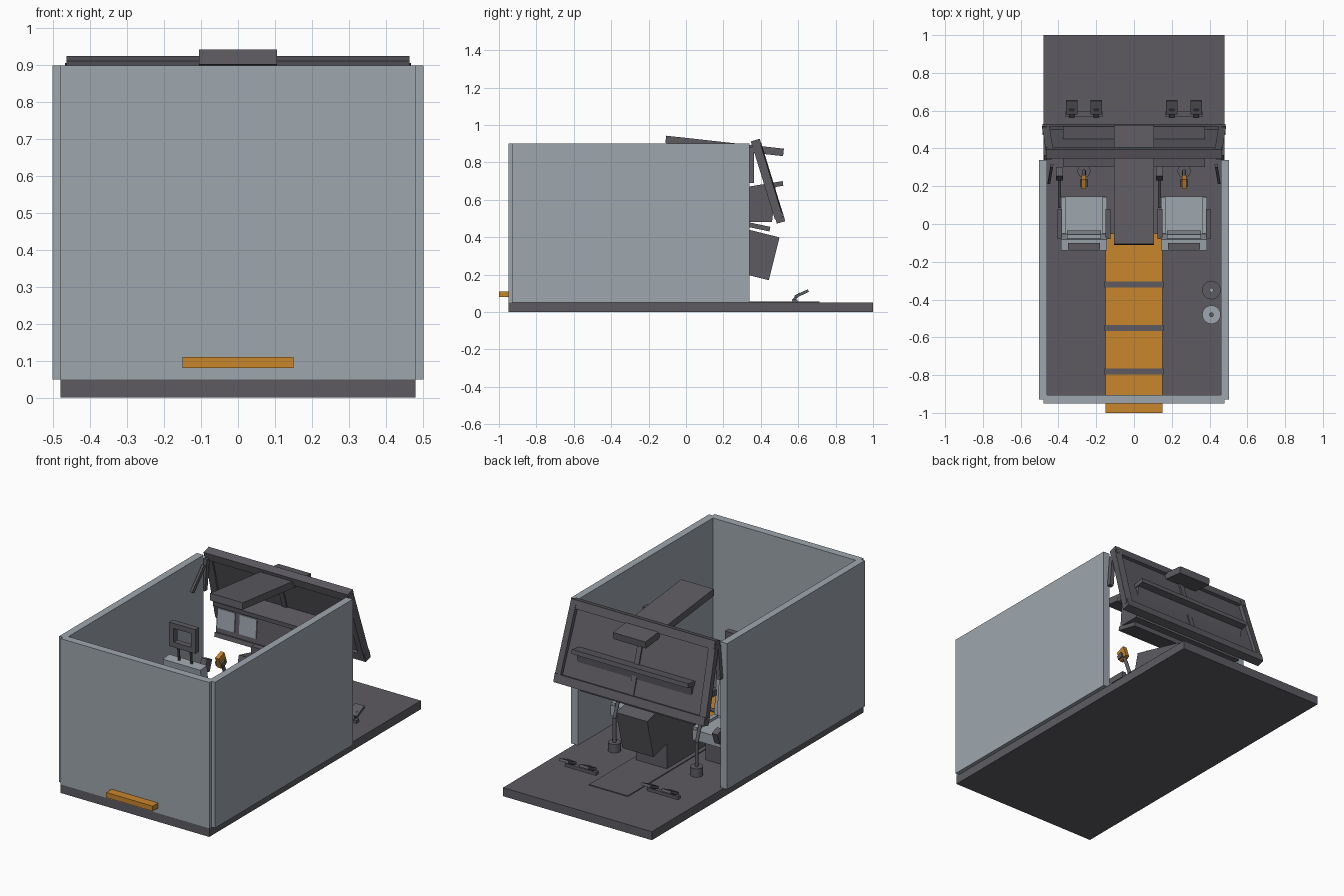
import bpy
from math import radians
from mathutils import Vector

cube = bpy.data.objects.get("Cube")
if cube:
    bpy.data.objects.remove(cube, do_unlink=True)


def material(name, rgb):
    m = bpy.data.materials.new(name)
    m.use_nodes = True
    m.diffuse_color = (*rgb, 1)
    m.node_tree.nodes["Principled BSDF"].inputs["Base Color"].default_value = (*rgb, 1)
    return m


DARK = material("charcoal", (0.11, 0.105, 0.12))
PALE = material("pale blue grey", (0.34, 0.38, 0.42))
ORANGE = material("amber", (0.59, 0.24, 0.025))


def box(name, xs, ys, zs, mat, tilt=0, yaw=0):
    """Box from ranges, optionally turned about its centre."""
    spans = (xs, ys, zs)
    bpy.ops.mesh.primitive_cube_add(size=1, location=[(a + b) / 2 for a, b in spans])
    o = bpy.context.object
    o.name = name
    o.scale = [abs(b - a) for a, b in spans]
    o.rotation_euler = (radians(tilt), 0, radians(yaw))
    o.data.materials.append(mat)
    return o


def beam(name, p, q, w, d, mat):
    """Rectangular bar from p to q."""
    p, q = Vector(p), Vector(q)
    bpy.ops.mesh.primitive_cube_add(size=1, location=(p + q) / 2)
    o = bpy.context.object
    o.name = name
    o.scale = (w, d, (q - p).length)
    o.rotation_euler = (q - p).to_track_quat("Z", "Y").to_euler()
    o.data.materials.append(mat)


def post(name, p, q, r, mat, sides=16):
    """Round bar from p to q."""
    p, q = Vector(p), Vector(q)
    bpy.ops.mesh.primitive_cylinder_add(vertices=sides, radius=r, depth=(q - p).length,
                                        location=(p + q) / 2)
    o = bpy.context.object
    o.name = name
    o.rotation_euler = (q - p).to_track_quat("Z", "Y").to_euler()
    o.data.materials.append(mat)
    bpy.ops.object.shade_smooth_by_angle()


def prism(name, outline, half, mat):
    """Extrude a y-z outline from x = -half to x = half."""
    n = len(outline)
    verts = [(x, y, z) for x in (half, -half) for y, z in outline]
    faces = [list(range(n)), list(range(2 * n - 1, n - 1, -1))]
    faces += [(i, i + n, (i + 1) % n + n, (i + 1) % n) for i in range(n)]
    me = bpy.data.meshes.new(name)
    me.from_pydata(verts, [], faces)
    me.materials.append(mat)
    bpy.context.collection.objects.link(bpy.data.objects.new(name, me))


# Floor and walls
box("floor", (-0.48, 0.48), (-0.95, 1), (0, 0.05), DARK)
box("front_wall", (-0.48, 0.48), (-0.95, -0.905), (0.05, 0.9), PALE)
for s in (-1, 1):
    box("side_wall", (s * 0.46, s * 0.503), (-0.93, 0.34), (0.05, 0.9), PALE)

# Raised runner with cross straps
box("runner", (-0.15, 0.15), (-1, -0.05), (0.08, 0.11), ORANGE)
box("runner_pad", (-0.125, 0.125), (-0.24, -0.06), (0.11, 0.116), ORANGE)
for y in (-0.78, -0.55, -0.32):
    box("runner_strap", (-0.157, 0.157), (y - 0.016, y + 0.016), (0.05, 0.116), DARK)

# Centre pedestal
box("pedestal_plate", (-0.125, 0.125), (-0.04, 0.715), (0.05, 0.055), DARK)
box("pedestal_base", (-0.1, 0.1), (-0.03, 0.32), (0.05, 0.25), DARK)
box("pedestal_console", (-0.1, 0.1), (0.117, 0.477), (0.21, 0.446), DARK, tilt=-14)

# Overhead panel
box("overhead_panel", (-0.105, 0.105), (-0.11, 0.523), (0.868, 0.908), DARK, tilt=-6.3)

# Windscreen frame, pane and pillars
prism("windscreen_pane", [(0.37, 0.89), (0.385, 0.89), (0.51, 0.5), (0.495, 0.5)], 0.445, DARK)
box("windscreen_top_bar", (-0.465, 0.465), (0.352, 0.402), (0.872, 0.92), DARK, tilt=16)
box("windscreen_bottom_bar", (-0.485, 0.485), (0.478, 0.525), (0.478, 0.526), DARK, tilt=16)
beam("windscreen_centre_pillar", (0, 0.38, 0.89), (0, 0.5, 0.5), 0.03, 0.03, DARK)
for s in (-1, 1):
    beam("windscreen_side_pillar", (s * 0.445, 0.377, 0.9), (s * 0.465, 0.5, 0.5),
         0.04, 0.045, DARK)
    beam("door_pillar", (s * 0.465, 0.352, 0.69), (s * 0.45, 0.352, 0.88), 0.025, 0.025, DARK)
    beam("grab_handle", (s * 0.45, 0.22, 0.73), (s * 0.435, 0.31, 0.86), 0.015, 0.02, DARK)

# Instrument panel with glare shield and screens
prism("instrument_panel", [(0.325, 0.48), (0.46, 0.48), (0.48, 0.67), (0.34, 0.66)], 0.37, DARK)
prism("glare_shield", [(0.305, 0.64), (0.52, 0.675), (0.517, 0.7), (0.303, 0.665)], 0.375, DARK)
box("panel_shelf", (-0.37, 0.37), (0.31, 0.45), (0.445, 0.47), DARK, tilt=-12)
for s in (-1, 1):
    for x in (0.11, 0.25):
        box("panel_screen", (s * x, s * (x + 0.11)), (0.326, 0.334), (0.51, 0.62), PALE, tilt=-4.8)

for s in (-1, 1):
    c = s * 0.265

    # Rudder pedals
    box("pedal_bar", (c - 0.1, c + 0.1), (0.57, 0.595), (0.05, 0.068), DARK)
    for x in (c - 0.065, c + 0.065):
        beam("pedal_arm", (x, 0.57, 0.06), (x, 0.61, 0.1), 0.03, 0.014, DARK)
        box("pedal_pad", (x - 0.03, x + 0.03), (0.578, 0.658), (0.09, 0.105), DARK, tilt=25)

    # Control column
    post("column_base", (c, 0.28, 0.05), (c, 0.28, 0.1), 0.035, DARK)
    post("column_lower", (c, 0.28, 0.1), (c, 0.28, 0.24), 0.01, DARK)
    post("column_upper", (c, 0.28, 0.24), (c, 0.23, 0.37), 0.01, DARK)
    box("column_grip", (c - 0.012, c + 0.012), (0.195, 0.25), (0.35, 0.42), ORANGE, tilt=20)
    box("column_cap", (c - 0.022, c + 0.022), (0.2, 0.235), (0.355, 0.385), DARK, tilt=20)

    # Seat
    box("seat_stand", (c - 0.07, c + 0.07), (-0.05, 0.1), (0.05, 0.17), DARK)
    box("seat_cushion", (c - 0.12, c + 0.12), (-0.06, 0.145), (0.17, 0.23), PALE)
    for t in (-1, 1):
        box("seat_bolster", (c + t * 0.095, c + t * 0.122), (-0.05, 0.14), (0.2, 0.245), PALE)
        box("armrest", (c + t * 0.115, c + t * 0.14), (-0.08, 0.08), (0.35, 0.385), DARK)
        post("headrest_post", (c + t * 0.04, -0.105, 0.49), (c + t * 0.04, -0.115, 0.59),
             0.007, DARK, 8)
        box("headrest_side", (c + t * 0.055, c + t * 0.085), (-0.135, -0.1), (0.58, 0.72), DARK)
    box("seat_back", (c - 0.122, c + 0.122), (-0.125, -0.065), (0.19, 0.5), PALE, tilt=6)
    box("seat_back_pad", (c - 0.09, c + 0.09), (-0.075, -0.045), (0.25, 0.46), PALE, tilt=6)
    for z in (0.58, 0.69):
        box("headrest_bar", (c - 0.085, c + 0.085), (-0.135, -0.1), (z, z + 0.03), DARK)

    # Side lever with pad
    x = c - 0.13
    beam("side_lever", (x, 0.09, 0.18), (x, 0.26, 0.29), 0.015, 0.015, DARK)
    box("side_lever_pad", (x - 0.018, x + 0.018), (0.24, 0.29), (0.27, 0.34), DARK, tilt=-20)

# Bottles by the side wall
for y, mat, knob in ((-0.35, DARK, PALE), (-0.48, PALE, DARK)):
    post("bottle", (0.41, y, 0.05), (0.41, y, 0.28), 0.049, mat, 24)
    post("bottle_valve", (0.41, y, 0.28), (0.41, y, 0.31), 0.012, knob)
